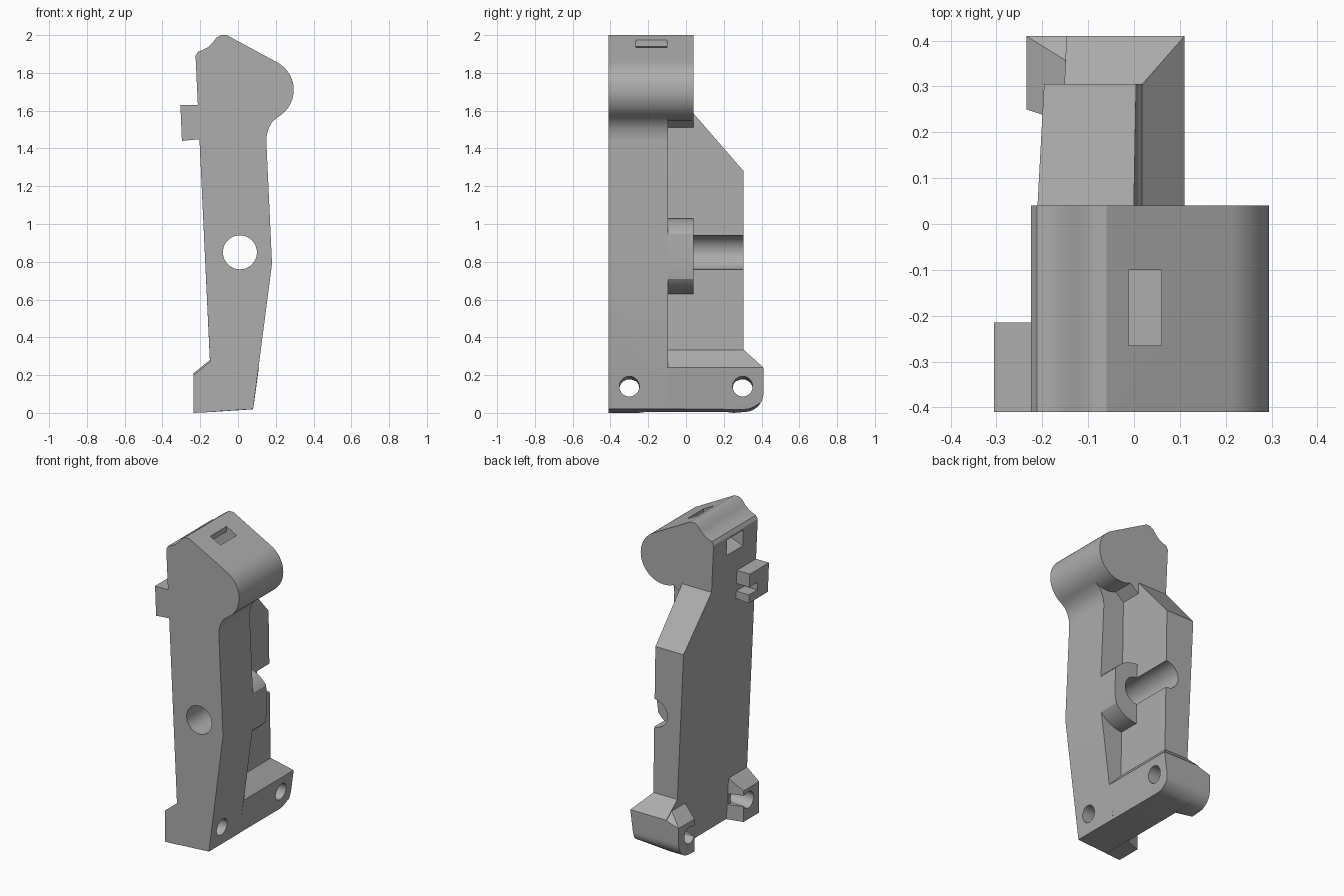
import bpy, bmesh
from math import radians, cos, sin
from mathutils import Vector

cube = bpy.data.objects.get("Cube")
if cube:
    bpy.data.objects.remove(cube, do_unlink=True)

grey = bpy.data.materials.new("plain grey")
grey.use_nodes = True
tone = (0.42, 0.42, 0.42, 1)
grey.diffuse_color = tone
grey.node_tree.nodes["Principled BSDF"].inputs["Base Color"].default_value = tone


def finish(name, bm):
    bmesh.ops.recalc_face_normals(bm, faces=bm.faces)
    mesh = bpy.data.meshes.new(name)
    bm.to_mesh(mesh)
    bm.free()
    mesh.materials.append(grey)
    ob = bpy.data.objects.new(name, mesh)
    bpy.context.collection.objects.link(ob)
    return ob


def extrude_y(name, profile, y0, y1):
    """Prism from an (x, z) outline."""
    bm = bmesh.new()
    face = bm.faces.new([bm.verts.new((x, y0, z)) for x, z in profile])
    made = bmesh.ops.extrude_face_region(bm, geom=[face])["geom"]
    bmesh.ops.translate(bm, vec=(0, y1 - y0, 0),
                        verts=[v for v in made if isinstance(v, bmesh.types.BMVert)])
    return finish(name, bm)


def hull(name, points):
    bm = bmesh.new()
    verts = [bm.verts.new(p) for p in points]
    res = bmesh.ops.convex_hull(bm, input=verts)
    loose = {g for g in res["geom_interior"] + res["geom_unused"]
             if isinstance(g, bmesh.types.BMVert)}
    bmesh.ops.delete(bm, geom=list(loose), context="VERTS")
    bmesh.ops.dissolve_limit(bm, angle_limit=0.01, verts=bm.verts, edges=bm.edges)
    return finish(name, bm)


def box(name, x0, x1, y0, y1, z0, z1):
    return hull(name, [(x, y, z) for x in (x0, x1) for y in (y0, y1) for z in (z0, z1)])


def rod(name, start, end, r, sides=48):
    a, b = Vector(start), Vector(end)
    bm = bmesh.new()
    bmesh.ops.create_cone(bm, cap_ends=True, segments=sides, radius1=r, radius2=r,
                          depth=(b - a).length)
    turn = (b - a).to_track_quat("Z", "Y").to_matrix().to_4x4()
    turn.translation = (a + b) / 2
    bm.transform(turn)
    return finish(name, bm)


def combine(part, tools, operation="DIFFERENCE"):
    bpy.context.view_layer.objects.active = part
    for tool in tools:
        mod = part.modifiers.new("cut", "BOOLEAN")
        mod.operation, mod.solver, mod.object = operation, "EXACT", tool
        bpy.ops.object.modifier_apply(modifier=mod.name)


def arc(cx, cz, r, a0, a1, n):
    steps = [radians(a0 + (a1 - a0) * i / n) for i in range(n + 1)]
    return [(cx + r * cos(t), cz + r * sin(t)) for t in steps]


def left(z):
    """Leaning rear panel surface."""
    return -0.136 - 0.047 * z


EYE = (0.13, 1.71)
crown = [(-0.06, 2.0), (-0.09, 2.0), (-0.115, 1.985), (-0.135, 1.958), (-0.16, 1.935),
         (-0.19, 1.92), (-0.212, 1.912), (left(1.89), 1.89)]
beam_outline = ([(left(0), 0.006), (0.08, 0.02), (0.18, 0.79), (0.15, 1.44),
                 (0.153, 1.475), (0.164, 1.51), (0.182, 1.542)]
                + arc(*EYE, 0.165, -60, 62, 24) + crown)
head_outline = ([(left(1.46), 1.46), (0.0, 1.51)]
                + arc(*EYE, 0.165, -115, 62, 34) + crown)

# Main upright and the deeper eye at its top
beam = extrude_y("front_beam", beam_outline, -0.41, -0.095)
head = extrude_y("head_eye", head_outline, -0.095, 0.04)

# Rear web with its sloping shoulder
web_outline = [(-0.1, 0.1), (0.305, 0.1), (0.305, 1.28), (0.04, 1.585), (-0.1, 1.585)]
web = hull("rear_web", [(x, y, z) for y, z in web_outline
                        for x in (left(z), 0.025 - 0.016 * z)])

# Foot with a rounded heel and a chamfered top
heel = arc(0.31, 0.105, 0.1, -90, 0, 12)


def foot_right(z):
    return 0.078 + 0.135 * z


foot_points = []
for y, z in [(-0.1, 0.006)] + heel + [(0.41, 0.24), (-0.1, 0.24)]:
    foot_points += [(left(z), y, z), (foot_right(z), y, z + 0.014 * (z < 0.05))]
for y in (-0.1, 0.305):
    foot_points += [(left(0.335), y, 0.335), (0.018, y, 0.335)]
foot = hull("foot", foot_points)

# Wedge lugs on the panel side of the foot
back_lug = hull("back_lug",
                [(-0.235, y, z) for y, z in [(0.25, 0)] + heel + [(0.41, 0.21), (0.25, 0.21)]]
                + [(-0.13, y, z) for y, z in [(0.215, 0.005)] + heel
                   + [(0.41, 0.24), (0.345, 0.295), (0.215, 0.295)]])
front_lug = hull("front_lug",
                 [(-0.235, y, z) for y in (-0.41, -0.25) for z in (0, 0.2)]
                 + [(-0.13, y, z) for y in (-0.41, -0.215) for z in (0.005, 0.285)])

# Upper retaining clip
clip = hull("upper_clip", [(x, y, z) for y in (-0.41, -0.215)
                           for x, z in [(-0.305, 1.63), (-0.297, 1.44),
                                        (-0.19, 1.45), (-0.19, 1.63)]])

# Boss behind the beam, trimmed to the beam outline
boss = rod("bolt_boss", (0.01, -0.095, 0.83), (0.01, 0.04, 0.83), 0.2, 64)
trim = extrude_y("boss_trim", beam_outline, -0.2, 0.2)
combine(boss, [trim], "INTERSECT")

# Bores, access groove, strap slot and clip openings
eye_bore = rod("eye_bore", (EYE[0], -1, EYE[1]), (EYE[0], 1, EYE[1]), 0.09)
bolt_bore = rod("bolt_bore", (0.01, -1, 0.85), (0.01, 1, 0.85), 0.09)
groove = rod("access_groove", (0.01, 0.04, 0.845), (0.01, 0.6, 0.845), 0.155, 64)
foot_bores = [rod("foot_bore", (-0.5, y, 0.112), (0.5, y, 0.159), 0.053, 32)
              for y in (-0.3, 0.3)]
strap_slot = hull("strap_slot", [(x, y, z) for y in (-0.265, -0.1) for x, z in
                                 [(-0.012, 2.02), (0.06, 2.02), (0.06, 1.9),
                                  (-0.012, 1.9)]])
strap_exit = hull("strap_exit", [(x, y, z) for y in (-0.265, -0.1) for x, z in
                                 [(-0.3, 1.74), (-0.3, 1.85), (-0.012, 1.94),
                                  (0.06, 1.94), (0.06, 1.88)]])
clip_bore = rod("clip_bore", (-0.5, -0.3, 1.52), (-0.207, -0.3, 1.52), 0.05, 32)
clip_gap = box("clip_gap", -0.5, -0.207, -0.3, -0.1, 1.495, 1.545)
lug_gap_front = box("lug_gap_front", -0.5, -0.146, -0.3, -0.1, 0.1, 0.17)
lug_gap_back = box("lug_gap_back", -0.5, -0.146, 0.1, 0.3, 0.1, 0.17)

combine(beam, [eye_bore, bolt_bore, foot_bores[0], strap_slot, strap_exit])
combine(head, [eye_bore])
combine(web, [bolt_bore, groove, foot_bores[1]])
combine(boss, [bolt_bore])
combine(foot, [foot_bores[1]])
combine(back_lug, [foot_bores[1], lug_gap_back])
combine(front_lug, [foot_bores[0], lug_gap_front])
combine(clip, [clip_bore, clip_gap])

for tool in [trim, eye_bore, bolt_bore, groove, strap_slot, strap_exit, clip_bore,
             clip_gap, lug_gap_front, lug_gap_back] + foot_bores:
    bpy.data.objects.remove(tool, do_unlink=True)

# Smooth the round surfaces, keep machined edges crisp
for part in (beam, head, web, boss, foot, back_lug, front_lug, clip):
    bpy.ops.object.select_all(action="DESELECT")
    part.select_set(True)
    bpy.context.view_layer.objects.active = part
    bpy.ops.object.shade_smooth_by_angle(angle=radians(24))
